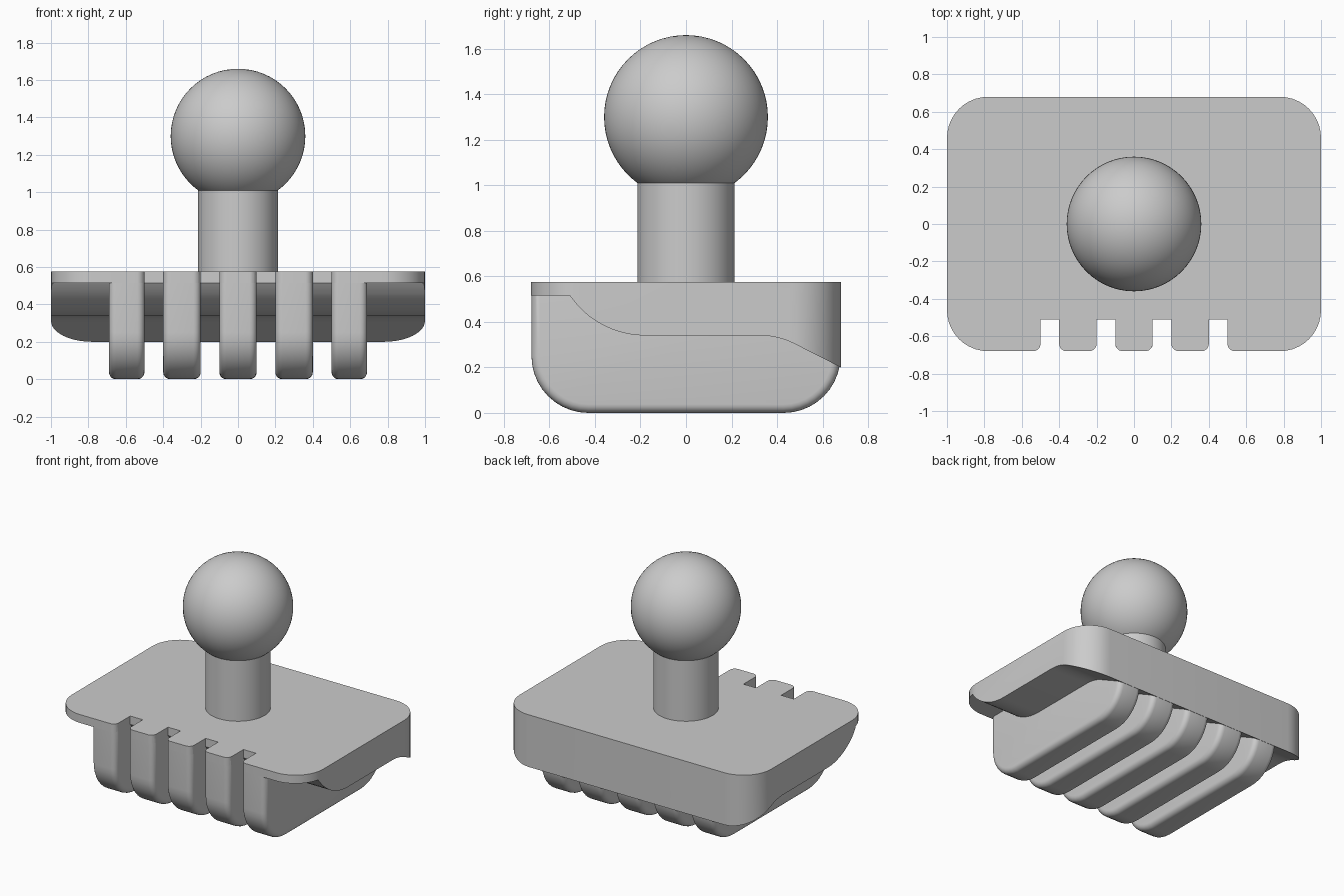
import bpy
import bmesh
import math
from mathutils import Vector

default = bpy.data.objects.get("Cube")
if default:
    bpy.data.objects.remove(default, do_unlink=True)

grey = bpy.data.materials.new("plain grey")
grey.use_nodes = True
COLOUR = (0.6, 0.6, 0.6, 1)
grey.diffuse_color = COLOUR
grey.node_tree.nodes["Principled BSDF"].inputs["Base Color"].default_value = COLOUR


def rounded(corners, steps=10):
    """Turn (a, b, radius) corners into a filleted outline."""
    outline = []
    for i, (a, b, radius) in enumerate(corners):
        p = Vector((a, b))
        if not radius:
            outline.append(p)
            continue
        back = (Vector(corners[i - 1][:2]) - p).normalized()
        ahead = (Vector(corners[(i + 1) % len(corners)][:2]) - p).normalized()
        half = back.angle(ahead) / 2
        centre = p + (back + ahead).normalized() * radius / math.sin(half)
        reach = radius / math.tan(half)
        start = (p + back * reach - centre).normalized()
        end = (p + ahead * reach - centre).normalized()
        outline += [centre + start.slerp(end, s / steps) * radius
                    for s in range(steps + 1)]
    return outline


def prism(name, outline, axis, low, high, bevel=0):
    """Extrude an outline along x or z, optionally rounding the end rims."""
    bm = bmesh.new()

    def place(p, h):
        return (h, p.x, p.y) if axis == "x" else (p.x, p.y, h)

    rings = [[bm.verts.new(place(p, h)) for p in outline] for h in (low, high)]
    ends = [bm.faces.new(ring) for ring in rings]
    n = len(outline)
    for i in range(n):
        j = (i + 1) % n
        bm.faces.new((rings[0][i], rings[0][j], rings[1][j], rings[1][i]))
    bmesh.ops.recalc_face_normals(bm, faces=bm.faces)
    if bevel:
        rims = [e for f in ends for e in f.edges]
        bmesh.ops.bevel(bm, geom=rims, offset=bevel, segments=5,
                        profile=0.5, affect="EDGES", clamp_overlap=True)
    mesh = bpy.data.meshes.new(name)
    bm.to_mesh(mesh)
    bm.free()
    obj = bpy.data.objects.new(name, mesh)
    bpy.context.collection.objects.link(obj)
    mesh.materials.append(grey)
    return obj


def activate(obj):
    bpy.ops.object.select_all(action="DESELECT")
    obj.select_set(True)
    bpy.context.view_layer.objects.active = obj


def smooth(obj):
    activate(obj)
    bpy.ops.object.shade_smooth_by_angle(angle=math.radians(25))


DEPTH, TOP = 0.68, 0.575

# Plate outline with rounded corners and four front notches
half = []
for left, right in ((0.1, 0.2), (0.4, 0.5)):
    half += [(left, -DEPTH, 0.04), (left, -0.51, 0),
             (right, -0.51, 0), (right, -DEPTH, 0.04)]
half += [(1, -DEPTH, 0.22), (1, DEPTH, 0.22)]
mirrored = [(-x, y, r) for x, y, r in reversed(half)]
plate = prism("base_plate", rounded(half + mirrored), "z", 0, TOP)

# Curved underside: thin lip in front, deep skirt behind
underside = [(-0.7, 0.515, 0), (-0.51, 0.515, 0), (-0.385, 0.34, 0.4),
             (0.405, 0.34, 0.335), (0.7, 0.19, 0), (0.7, 0.8, 0), (-0.7, 0.8, 0)]
cutter = prism("underside_cutter", rounded(underside), "x", -1.1, 1.1)
cutter.hide_render = True
cut = plate.modifiers.new("underside", "BOOLEAN")
cut.operation = "INTERSECT"
cut.solver = "EXACT"
cut.object = cutter
activate(plate)
bpy.ops.object.modifier_apply(modifier=cut.name)
bpy.data.objects.remove(cutter, do_unlink=True)
smooth(plate)

# Five rounded fins below the plate
Y = DEPTH - 0.001
side = rounded([(-Y, TOP - 0.002, 0), (-Y, 0, 0.25), (Y, 0, 0.25), (Y, TOP - 0.002, 0)])
for i, (low, high) in enumerate(((-0.69, -0.5), (-0.4, -0.2), (-0.1, 0.1),
                                 (0.2, 0.4), (0.5, 0.69))):
    smooth(prism(f"fin_{i + 1}", side, "x", low, high, bevel=0.038))

# Post and ball
bpy.ops.mesh.primitive_cylinder_add(vertices=64, radius=0.213, depth=0.55,
                                    location=(0, 0, 0.825))
post = bpy.context.object
post.name = "post"
bpy.ops.mesh.primitive_uv_sphere_add(segments=64, ring_count=32, radius=0.36,
                                     location=(0, 0, 1.3))
ball = bpy.context.object
ball.name = "ball"
for part in (post, ball):
    part.data.materials.append(grey)
    smooth(part)
